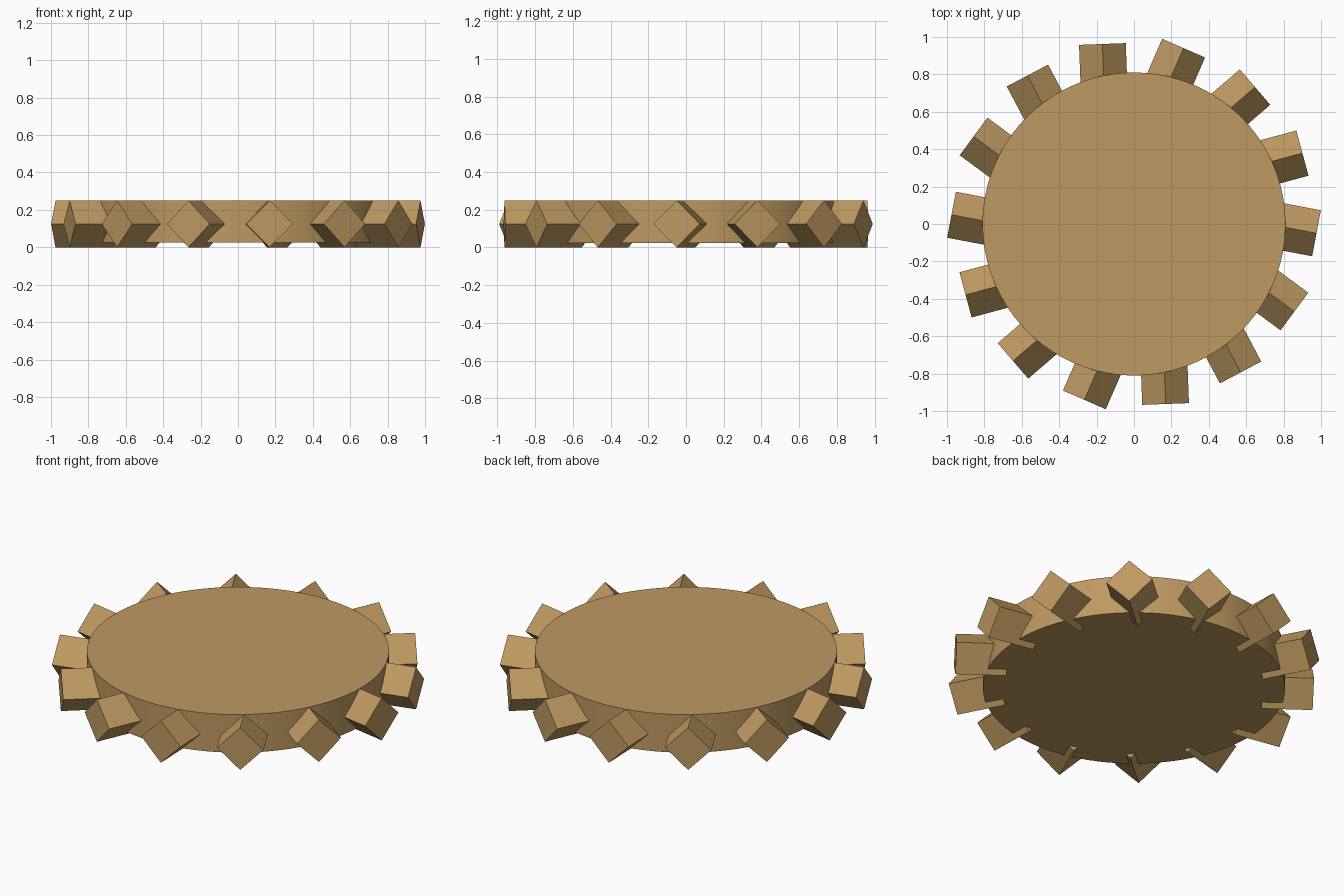
import bpy
from math import radians, cos, sin, pi
from mathutils import Matrix, Vector

if "Cube" in bpy.data.objects:
    bpy.data.objects.remove(bpy.data.objects["Cube"], do_unlink=True)

# Single wood-like colour
tan = bpy.data.materials.new("tan_brown")
tan.use_nodes = True
colour = (0.52, 0.32, 0.12, 1)
tan.diffuse_color = colour
tan.node_tree.nodes["Principled BSDF"].inputs["Base Color"].default_value = colour

# Wheel disc with a smooth rim
BOTTOM, TOP, RADIUS = 0.025, 0.25, 0.81
bpy.ops.mesh.primitive_cylinder_add(vertices=96, radius=RADIUS, depth=TOP - BOTTOM,
                                    location=(0, 0, (TOP + BOTTOM) / 2))
disc = bpy.context.object
disc.name = "wheel_disc"
disc.data.materials.append(tan)
bpy.ops.object.shade_smooth_by_angle(angle=radians(30))

# Square peg lying on edge: its outer end is at the local origin, pointing along +x
TEETH, LENGTH, HALF = 14, 0.275, 0.125
bpy.ops.mesh.primitive_cylinder_add(vertices=4, radius=HALF, depth=LENGTH)
first = bpy.context.object
peg = first.data
peg.name = "tooth"
peg.transform(Matrix.Translation((-LENGTH / 2, 0, 0)) @ Matrix.Rotation(pi / 2, 4, 'Y'))
peg.materials.append(tan)

# Ring of teeth, each slewed a little from the radial direction
for i in range(TEETH):
    tooth = first if i == 0 else bpy.data.objects.new("tooth", peg)
    if i:
        bpy.context.collection.objects.link(tooth)
    tooth.name = f"tooth_{i + 1}"
    step = 2 * pi * i / TEETH
    place = step - radians(2.9)
    tooth.location = Vector((cos(place), sin(place), 0)) * 0.977 + Vector((0, 0, HALF))
    tooth.rotation_euler = (0, 0, step - radians(10.7))
